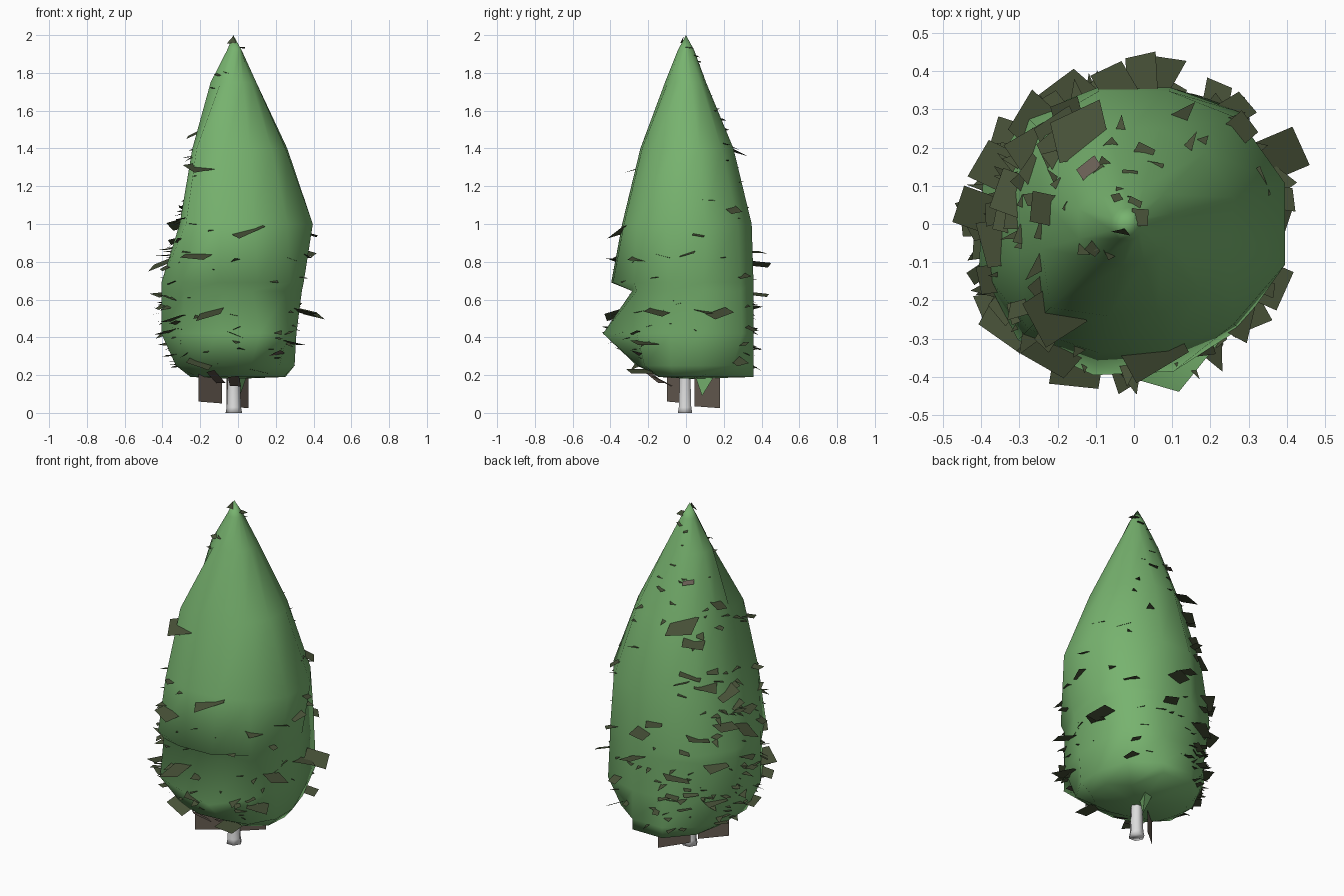
import bpy, math, random
from mathutils import Vector

if "Cube" in bpy.data.objects:
    bpy.data.objects.remove(bpy.data.objects["Cube"])

random.seed(11)


def material(name, rgb):
    m = bpy.data.materials.new(name)
    m.diffuse_color = (*rgb, 1)
    m.use_nodes = True
    m.node_tree.nodes["Principled BSDF"].inputs["Base Color"].default_value = m.diffuse_color
    return m


GREEN = material("leaf green", (0.185, 0.45, 0.158))
OLIVE = material("dark olive", (0.062, 0.080, 0.038))
BROWN = material("bark brown", (0.14, 0.112, 0.088))
WHITE = material("pale trunk", (0.72, 0.72, 0.72))


def make(name, verts, faces, mats, indices=None, smooth=False):
    me = bpy.data.meshes.new(name)
    me.from_pydata([tuple(v) for v in verts], [], faces)
    for m in mats:
        me.materials.append(m)
    for i, p in enumerate(me.polygons):
        p.use_smooth = smooth
        if indices:
            p.material_index = indices[i]
    ob = bpy.data.objects.new(name, me)
    bpy.context.collection.objects.link(ob)
    return ob


# Crown outline: height, then radius every 30 degrees starting at 15 degrees from +x
RINGS = [
    (0.19, [.26, .20, .37, .37, .31, .26, .22, .14, .13, .15, .20, .25]),
    (0.25, [.31, .35, .37, .37, .35, .34, .34, .30, .27, .26, .31, .31]),
    (0.42, [.32, .42, .37, .37, .37, .41, .42, .42, .39, .455, .37, .32]),
    (0.645, [.35, .41, .37, .37, .40, .41, .42, .40, .295, .295, .37, .35]),
    (0.69, [.36, .41, .37, .37, .40, .41, .42, .43, .41, .40, .39, .36]),
    (1.00, [.41, .39, .36, .36, .36, .32, .32, .39, .35, .34, .37, .41]),
    (1.40, [.27, .265, .26, .26, .25, .25, .25, .31, .25, .24, .25, .26]),
    (1.75, [.10, .11, .10, .11, .13, .15, .15, .13, .115, .10, .10, .10]),
    (1.92, [.02, .02, .035, .045, .055, .06, .06, .055, .045, .035, .025, .02]),
]
verts, faces = [], []
for z, radii in RINGS:
    for k, r in enumerate(radii):
        a = math.radians(30 * k + 15)
        verts.append((r * math.cos(a), r * math.sin(a), z))
for j in range(len(RINGS) - 1):
    for k in range(12):
        n = (k + 1) % 12
        faces.append((j * 12 + k, j * 12 + n, j * 12 + 12 + n, j * 12 + 12 + k))
top, low = len(verts), len(verts) + 1
verts += [(-0.025, 0, 2.0), (-0.02, 0.02, 0.18)]
base = (len(RINGS) - 1) * 12
for k in range(12):
    n = (k + 1) % 12
    faces.append((base + k, base + n, top))
    faces.append((n, k, low))
make("crown", verts, faces, [GREEN], smooth=True)

# Narrow green wedge hanging beside the trunk
make("crown_wedge", [(.07, .19, .26), (-.03, .17, .26), (0, .04, .22), (0.01, .085, .09)],
     [(1, 0, 3), (0, 2, 3), (2, 1, 3)], [GREEN])


def crown_radius(deg, z):
    deg = (deg - 15) % 360
    k = int(deg // 30) % 12
    t = (deg % 30) / 30
    for (z0, a), (z1, b) in zip(RINGS, RINGS[1:]):
        if z <= z1:
            s = (z - z0) / (z1 - z0)
            n = (k + 1) % 12
            return (a[k] * (1 - t) + a[n] * t) * (1 - s) + (b[k] * (1 - t) + b[n] * t) * s
    return 0.03


# Leaf cards: tilted ragged plates poking out of the crown
cv, cf, ci = [], [], []


def card(deg, z, reach, width, depth, mat=0, spike=False, droop=(-.6, .25)):
    a = math.radians(deg)
    yaw = a + random.uniform(-.35, .35)
    out = Vector((math.cos(yaw), math.sin(yaw), random.uniform(*droop)))
    side = Vector((-math.sin(yaw), math.cos(yaw), random.uniform(-.4, .4)))
    tip = Vector((math.cos(a) * reach, math.sin(a) * reach, z))
    s = random.uniform(-.12, .12)
    corners = [(-.5, -1), (.5, -1), (.5, -.12 + s), (-.5, -.12 - s)]
    if spike:
        corners = [(-.6, -1), (.6, -1), (s * 2, 0)]
    i = len(cv)
    for u, v in corners:
        cv.append(tip + side * u * width + out * v * depth)
    cf.append(tuple(range(i, i + len(corners))))
    ci.append(mat)


# Large cards: angle, height, reach, width
for deg, z, reach, width in [
    (25, .51, .50, .11), (336, .52, .45, .11), (88, .78, .46, .08), (77, .62, .46, .08),
    (101, .85, .43, .09), (117, 1.36, .35, .14), (173, .76, .48, .10), (157, .83, .46, .11),
    (188, .86, .42, .12), (221, .50, .48, .13), (236, .81, .46, .14), (250, .50, .47, .13),
    (270, .41, .44, .08), (282, .95, .40, .16), (208, .42, .48, .07), (45, .25, .44, .06),
    (130, 1.28, .34, .11), (150, .60, .45, .13), (225, 1.29, .39, .13), (8, .93, .44, .06),
    (120, .55, .44, .12), (0, .83, .42, .08), (290, .22, .34, .10), (320, .80, .42, .10),
    (140, 1.05, .39, .12), (165, .98, .39, .11), (135, .78, .44, .12), (180, .62, .46, .11),
    (342, .83, .41, .09), (20, .52, .43, .09), (318, .37, .43, .11), (195, .30, .42, .11),
    (127, 1.12, .37, .11), (150, .40, .43, .12), (233, .24, .37, .12), (170, 1.45, .29, .08),
]:
    card(deg, z, reach, width, .14, droop=(-.5, 0))

# Small cards, denser low down and toward the back left
for n in range(150):
    deg = random.gauss(160, 60) if n % 3 else random.uniform(0, 360)
    z = random.choice([random.uniform(.22, .6), random.uniform(.3, .95), random.uniform(.6, 1.5)])
    w = random.uniform(.03, .08)
    card(deg, z, crown_radius(deg, z) + random.uniform(.005, .05), w, .09, 0, n % 2 == 0)
for n in range(16):
    deg, z = random.uniform(60, 230), random.uniform(1.5, 1.93)
    card(deg, z, crown_radius(deg, z) + random.uniform(.005, .025), random.uniform(.02, .05), .05)

# Tip tuft
i = len(cv)
cv += [(-.025, -.012, 1.995), (-.06, -.02, 1.955), (-.01, -.03, 1.96)]
cf.append((i, i + 1, i + 2))
ci.append(0)

# A few bare bark-coloured cards
card(128, 1.60, .22, .06, .12, 1)
for deg, z in [(235, .23), (312, .33), (262, .2)]:
    card(deg, z, crown_radius(deg, z) + .03, .06, .11, 1, droop=(.2, .7))
make("leaf_cards", cv, cf, [OLIVE, BROWN], ci)

# Upright bark plates in one diagonal line behind the trunk
pv, pf = [], []
for x0, y0, x1, y1, zb in [(-.21, -.10, -.085, .01, .06), (-.06, .045, .055, .18, .035)]:
    i = len(pv)
    pv += [(x0, y0, zb), (x1, y1, zb - .01), (x1, y1, .27), (x0, y0, .27)]
    pf.append((i, i + 1, i + 2, i + 3))
make("bark_plates", pv, pf, [BROWN])

# Small six-sided trunk with a flared foot
tv, tf = [], []
levels = [(0, .044), (.03, .038), (.18, .033), (.35, .028)]
for z, r in levels:
    for k in range(6):
        a = math.pi / 3 * k
        tv.append((-.022 + r * math.cos(a), -.005 + r * math.sin(a), z))
for j in range(3):
    for k in range(6):
        n = (k + 1) % 6
        tf.append((j * 6 + k, j * 6 + n, j * 6 + 6 + n, j * 6 + 6 + k))
tf += [tuple(range(5, -1, -1)), tuple(range(18, 24))]
make("trunk", tv, tf, [WHITE], smooth=True)
